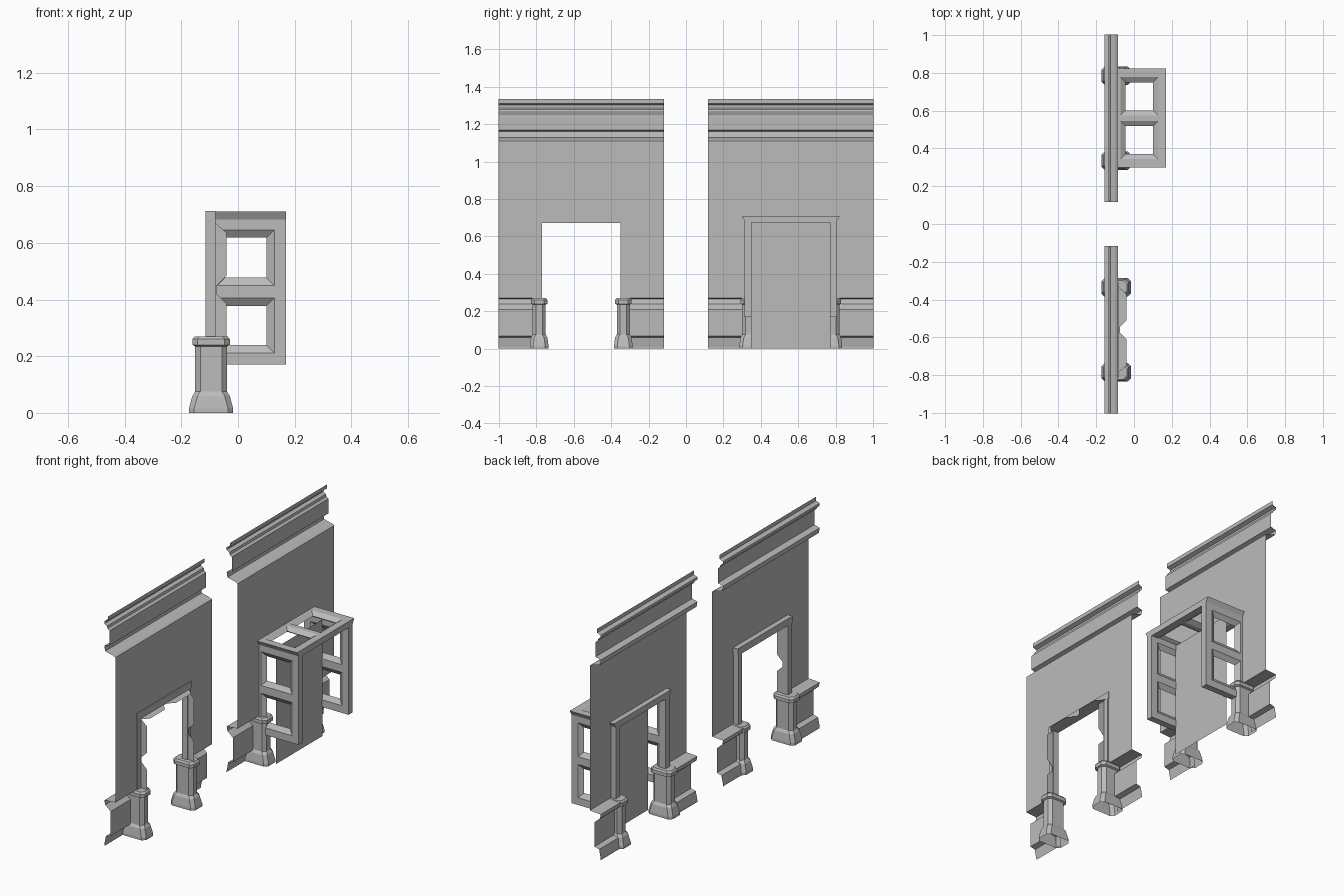
import bpy, bmesh

if "Cube" in bpy.data.objects:
    bpy.data.objects.remove(bpy.data.objects["Cube"])

stone = bpy.data.materials.new("stone_grey")
stone.use_nodes = True
GREY = (0.5, 0.5, 0.5, 1)
stone.diffuse_color = GREY
stone.node_tree.nodes["Principled BSDF"].inputs["Base Color"].default_value = GREY


def finish(name, bm, solid=True):
    bmesh.ops.remove_doubles(bm, verts=bm.verts, dist=0.0001)
    if solid:
        bmesh.ops.recalc_face_normals(bm, faces=bm.faces)
    mesh = bpy.data.meshes.new(name)
    bm.to_mesh(mesh)
    bm.free()
    mesh.materials.append(stone)
    obj = bpy.data.objects.new(name, mesh)
    bpy.context.collection.objects.link(obj)


def face(bm, points):
    bm.faces.new([bm.verts.new(p) for p in points])


def sheet(name, points):
    bm = bmesh.new()
    face(bm, points)
    finish(name, bm, False)


def box(name, x, y, z):
    bm = bmesh.new()
    bmesh.ops.create_cube(bm, size=1)
    for v in bm.verts:
        v.co = [r[0] if c < 0 else r[1] for c, r in zip(v.co, (x, y, z))]
    finish(name, bm)


def extrude_profile(name, profile, y0, y1):
    bm = bmesh.new()
    for (xa, za), (xb, zb) in zip(profile, profile[1:]):
        face(bm, [(xa, y0, za), (xa, y1, za), (xb, y1, zb), (xb, y0, zb)])
    finish(name, bm, False)


def plinth(name, cx, cy):
    # chamfered rectangles stacked into a pedestal
    levels = [(0, .078, .05), (.015, .078, .05), (.06, .066, .044), (.075, .056, .035),
              (.235, .056, .035), (.24, .066, .044), (.26, .066, .044), (.27, .058, .037)]
    bm = bmesh.new()
    rings = []
    for z, hx, hy in levels:
        c = .018
        pts = [(hx, hy - c), (hx - c, hy), (c - hx, hy), (-hx, hy - c),
               (-hx, c - hy), (c - hx, -hy), (hx - c, -hy), (hx, c - hy)]
        rings.append([bm.verts.new((cx + a, cy + b, z)) for a, b in pts])
    for low, high in zip(rings, rings[1:]):
        for i in range(8):
            j = (i + 1) % 8
            bm.faces.new([low[i], low[j], high[j], high[i]])
    bm.faces.new(rings[-1])
    finish(name, bm)


def window_panel(name, u, v, openings, depth, place, flare=0):
    """Slab with two openings, each bevelled from both faces to a thin edge."""
    bm = bmesh.new()
    hu = openings[0][0]
    us = [u[0], hu[0], hu[1], u[1]]
    vs = [v[0], *openings[0][1], *openings[1][1], v[1]]

    def rect(a, b, d):
        return [place(p, q, d) for p, q in
                ((a[0], b[0]), (a[1], b[0]), (a[1], b[1]), (a[0], b[1]))]

    def bridge(r, s):
        for i in range(4):
            j = (i + 1) % 4
            face(bm, [r[i], r[j], s[j], s[i]])

    for d in (0, depth):
        inset = flare if d else 0
        ws = [vs[0] + inset, *vs[1:-1], vs[-1] - inset]
        for i in range(3):
            for j in range(5):
                if not (i == 1 and j in (1, 3)):
                    face(bm, rect(us[i:i + 2], ws[j:j + 2], d))
        for a, b in openings:
            inner = rect((a[0] + .027, a[1] - .027), (b[0] + .027, b[1] - .027), depth / 2)
            bridge(rect(a, b, d), inner)
    bridge(rect(u, v, 0), rect(u, (v[0] + flare, v[1] - flare), depth))
    finish(name, bm)


WALL = -.085
OUT = -.155
base_profile = [(OUT, 0), (OUT, .01), (-.145, .06), (-.115, .068), (-.115, .21),
                (-.15, .24), (OUT, .265), (WALL, .27), (WALL, .685)]
crown_profile = [(WALL, .685), (WALL, 1.11), (-.1, 1.118), (-.15, 1.13), (OUT, 1.16),
                 (-.122, 1.17), (-.122, 1.255), (-.135, 1.265), (-.138, 1.278),
                 (OUT, 1.288), (OUT, 1.303), (-.132, 1.312), (-.132, 1.335)]


def wall(label, c):
    outer = .4425
    extrude_profile(label + "_wall_upper", crown_profile, c - outer, c + outer)
    for side, s in (("near", -1), ("far", 1)):
        ends = sorted((c + s * .235, c + s * outer))
        extrude_profile(f"{label}_wall_{side}", base_profile, *ends)
        plinth(f"{label}_{side}_plinth", -.095, c + s * .225)


FRONT, BACK = -.56, .56
wall("front", FRONT)
wall("back", BACK)

# Front doorway: slim surround with notched reveal strips
for side, s in (("near", -1), ("far", 1)):
    box(f"front_{side}_jamb", (-.115, -.08),
        sorted((FRONT + s * .21, FRONT + s * .245)), (.25, .69))
box("front_lintel", (-.115, -.08), (FRONT - .25, FRONT + .25), (.672, .712))


def notched(half):
    edge = [(-.04, half - .04), (-.04, .05), (-.075, .015)]
    right = [(WALL, half)] + edge
    return right + [(x, -t) for x, t in reversed(right)]


for side, s in (("near", -1), ("far", 1)):
    sheet(f"front_{side}_reveal", [(x, FRONT + s * .215, .435 + t) for x, t in notched(.24)])
sheet("front_top_reveal", [(x, FRONT + t, .672) for x, t in notched(.23)])

# Back doorway: deep open frame of windowed panels
DEPTH = (-.115, .17)
HOLE = (-.072, .128)
side_holes = [(HOLE, (.212, .405)), (HOLE, (.45, .646))]
top_holes = [(HOLE, (-.217, -.015)), (HOLE, (.015, .217))]
for side, s in (("near", -1), ("far", 1)):
    window_panel(f"back_{side}_side_panel", DEPTH, (.17, .69), side_holes, .038,
                 lambda p, q, d, s=s: (p, BACK + s * (.247 - d), q))
window_panel("back_top_panel", DEPTH, (-.262, .262), top_holes, .036,
             lambda p, q, d: (p, BACK + q, .71 - d), flare=.02)
sheet("back_door_panel", [(0, BACK - .212, 0), (0, BACK + .212, 0),
                          (0, BACK + .212, .675), (0, BACK - .212, .675)])
